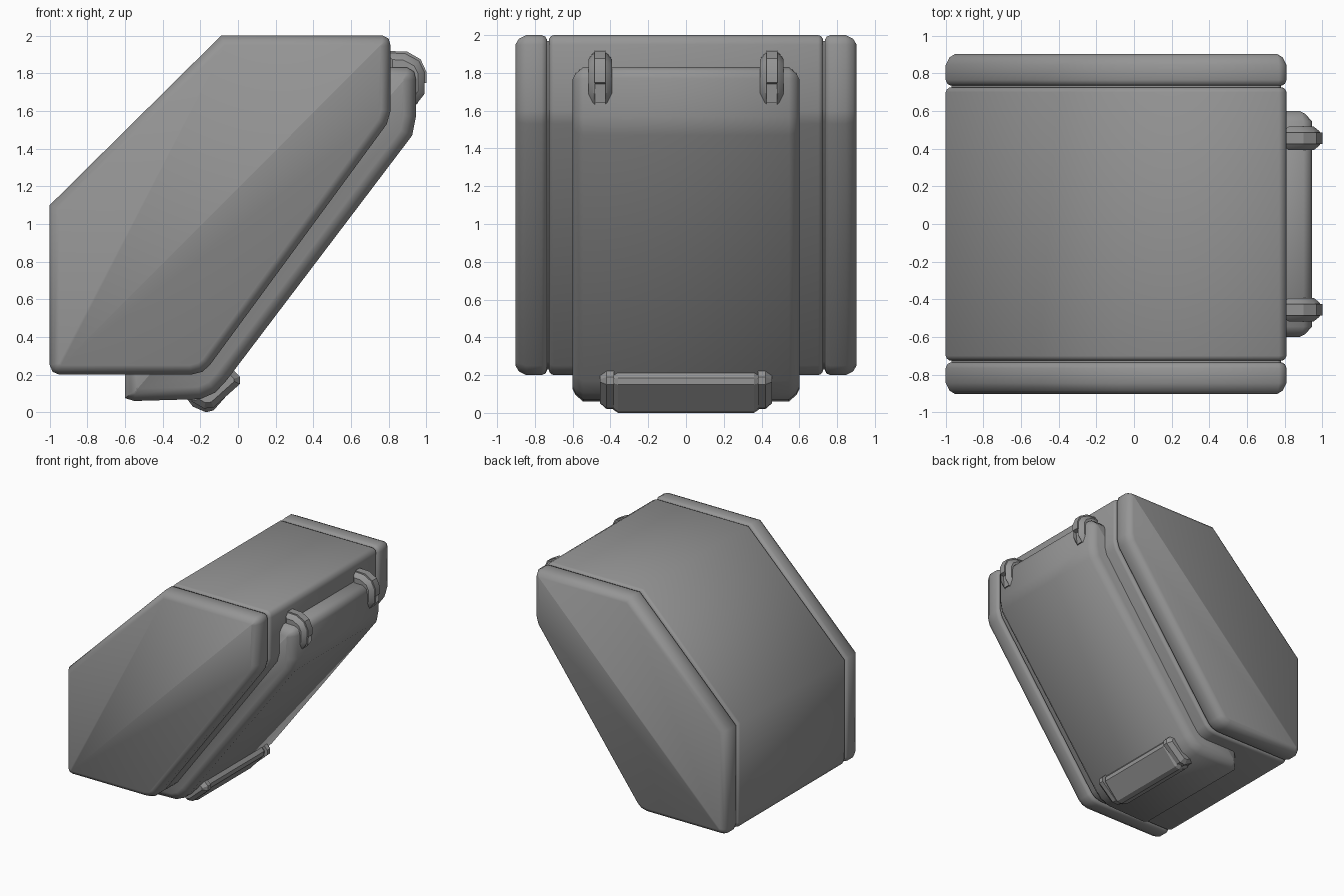
import bpy, bmesh, math
from mathutils import Vector

cube = bpy.data.objects.get("Cube")
if cube:
    bpy.data.objects.remove(cube, do_unlink=True)

grey = bpy.data.materials.new("plain_grey")
grey.use_nodes = True
colour = (0.3, 0.3, 0.3, 1)
grey.diffuse_color = colour
grey.node_tree.nodes["Principled BSDF"].inputs["Base Color"].default_value = colour


def inset(profile, d):
    """Move every edge of a clockwise profile inwards by d."""
    pts = [Vector(p) for p in profile]
    out = []
    for i, p in enumerate(pts):
        a = (p - pts[i - 1]).normalized()
        b = (pts[(i + 1) % len(pts)] - p).normalized()
        na, nb = Vector((a.y, -a.x)), Vector((b.y, -b.x))
        out.append(p + (na + nb) * d / (1 + na.dot(nb)))
    return out


def loft(name, profile, rings, angle=50):
    """Skin an xz profile along y; each ring is (y, inset)."""
    bm = bmesh.new()
    loops = [[bm.verts.new((p.x, y, p.y)) for p in inset(profile, d)] for y, d in rings]
    n = len(profile)
    for low, high in zip(loops, loops[1:]):
        for i in range(n):
            j = (i + 1) % n
            bm.faces.new((low[i], low[j], high[j], high[i]))
    bm.faces.new(loops[0])
    bm.faces.new(loops[-1])
    bmesh.ops.recalc_face_normals(bm, faces=bm.faces)
    mesh = bpy.data.meshes.new(name)
    bm.to_mesh(mesh)
    bm.free()
    mesh.materials.append(grey)
    obj = bpy.data.objects.new(name, mesh)
    bpy.context.collection.objects.link(obj)
    bpy.ops.object.select_all(action="DESELECT")
    obj.select_set(True)
    bpy.context.view_layer.objects.active = obj
    bpy.ops.object.shade_smooth_by_angle(angle=math.radians(angle))
    return obj


def both_ways(half):
    """Mirror rings from the outer edge across y = 0."""
    return [(-y, d) for y, d in half] + [(y, d) for y, d in reversed(half)]


# Main case, clockwise from the left corner
body = [(-1, 1.1), (-0.09, 2), (0.77, 2), (0.8, 1.985), (0.81, 1.95),
        (0.81, 1.6), (0.79, 1.53), (-0.15, 0.25), (-0.19, 0.215), (-0.25, 0.2),
        (-0.95, 0.2), (-0.985, 0.215), (-1, 0.25)]
loft("case_core", body, both_ways([(0.77, 0.03)]))
loft("case_middle", body, both_ways([(0.725, 0.02), (0.715, 0.006), (0.7, 0)]))
slab = [(0.735, 0.025), (0.745, 0.008), (0.765, 0), (0.845, 0), (0.885, 0.02), (0.903, 0.05)]
for side, s in (("left", 1), ("right", -1)):
    loft("side_slab_" + ("back" if s > 0 else "front"), body, [(s * y, d) for y, d in slab])

# Rounded cover wrapped around the sloping side
cover = [(-0.6, 0.4), (0.7, 1.835), (0.9, 1.83), (0.935, 1.81), (0.945, 1.77),
         (0.945, 1.57), (0.925, 1.47), (-0.06, 0.17), (-0.12, 0.105), (-0.2, 0.07),
         (-0.55, 0.06), (-0.6, 0.075)]
loft("sloping_cover", cover, both_ways([(0.6, 0.065), (0.585, 0.035), (0.545, 0)]))

# Forked latches at the top of the cover
prong = [(0.78, 1.7), (0.78, 1.915), (0.89, 1.91), (0.965, 1.87), (0.995, 1.81),
         (0.995, 1.69), (0.94, 1.62)]
spine = [(0.78, 1.64), (0.78, 1.92), (0.9, 1.915), (0.97, 1.875), (1, 1.81),
         (1, 1.75), (0.965, 1.74), (0.955, 1.64)]
for label, centre in (("front", -0.455), ("back", 0.455)):
    loft("latch_spine_" + label, spine, [(centre - 0.03, 0), (centre + 0.03, 0)], 25)
    for s in (-1, 1):
        rings = [(0.028, 0.004), (0.04, 0.012), (0.062, 0.04)]
        loft("latch_prong_" + label, prong, [(centre + s * y, d) for y, d in rings], 25)

# Grip bar at the foot of the cover, with raised ends
bar = [(-0.15, 0.2), (-0.03, 0.215), (-0.005, 0.185), (-0.005, 0.15), (-0.13, 0.01),
       (-0.17, 0), (-0.24, 0.03), (-0.27, 0.07)]
loft("grip_bar", bar, both_ways([(0.42, 0.04), (0.36, 0)]), 25)
grip_end = [(-0.15, 0.2), (-0.04, 0.24), (0.01, 0.19), (0.01, 0.15), (-0.13, 0.025),
            (-0.18, 0.02), (-0.25, 0.06)]
for label, s in (("front", -1), ("back", 1)):
    loft("grip_end_" + label, grip_end, [(s * 0.38, 0), (s * 0.42, 0), (s * 0.455, 0.03)], 25)
